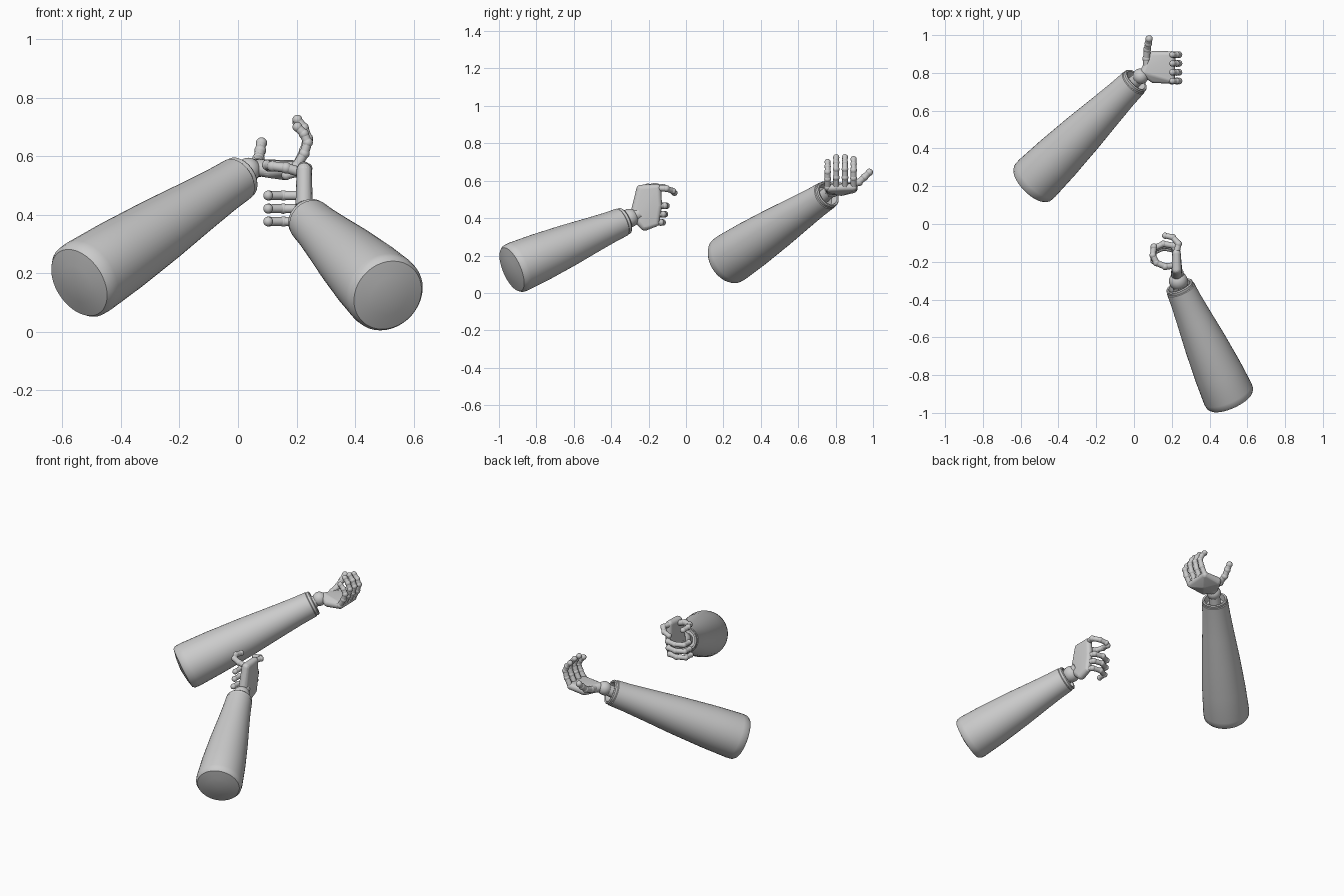
import bpy, bmesh, math
from mathutils import Vector, Matrix

if "Cube" in bpy.data.objects:
    bpy.data.objects.remove(bpy.data.objects["Cube"])


def finish(bm, name, angle=40):
    """Turn a bmesh into a named, smooth-shaded object."""
    bmesh.ops.recalc_face_normals(bm, faces=bm.faces)
    me = bpy.data.meshes.new(name)
    bm.to_mesh(me)
    bm.free()
    me.shade_smooth()
    me.set_sharp_from_angle(angle=math.radians(angle))
    ob = bpy.data.objects.new(name, me)
    bpy.context.collection.objects.link(ob)
    return ob


def ball(bm, p, r, seg=16):
    bmesh.ops.create_uvsphere(bm, u_segments=seg, v_segments=seg // 2 + 2, radius=r,
                              matrix=Matrix.Translation(p))


def rod(bm, a, b, r1, r2, seg=16):
    a, b = Vector(a), Vector(b)
    d = b - a
    rot = d.to_track_quat('Z', 'Y').to_matrix().to_4x4()
    bmesh.ops.create_cone(bm, cap_ends=True, segments=seg, radius1=r1, radius2=r2,
                          depth=d.length, matrix=Matrix.Translation((a + b) / 2) @ rot)


def sleeve(name, a, b):
    """Lathed forearm shell: domed elbow cap, tapered wall, recessed cuff."""
    a, b = Vector(a), Vector(b)
    L = (b - a).length
    prof = [(0, -.022), (.07, -.015), (.125, -.004), (.135, .01), (.137, .05 * L),
            (.129, .25 * L), (.113, .5 * L), (.095, .72 * L), (.083, .88 * L),
            (.078, L - .012), (.074, L - .008), (.075, L + .006), (.070, L + .012),
            (.061, L + .010), (.056, L - .03), (0, L - .035)]
    rot = (b - a).to_track_quat('Z', 'Y').to_matrix()
    bm = bmesh.new()
    n, rings = 40, []
    for r, h in prof:
        cnt = 1 if r == 0 else n
        rings.append([bm.verts.new(a + rot @ Vector((r * math.cos(math.tau * i / n),
                      r * math.sin(math.tau * i / n), h))) for i in range(cnt)])
    for p, q in zip(rings, rings[1:]):
        for i in range(n):
            j = (i + 1) % n
            vs = [p[i % len(p)], p[j % len(p)], q[j % len(q)], q[i % len(q)]]
            bm.faces.new(list(dict.fromkeys(vs)))
    return finish(bm, name)


def digit(name, pts, r=.019):
    """Jointed finger: ball at every joint, tapered rods between."""
    bm = bmesh.new()
    n = len(pts)
    rad = [r * (1 - .12 * i / (n - 1)) for i in range(n)]
    for p, q in zip(rad, rad[1:]):
        i = rad.index(p)
        rod(bm, pts[i], pts[i + 1], p * .86, q * .86)
    for p, s in zip(pts, rad):
        ball(bm, p, s)
    return finish(bm, name)


def palm(name, lumps):
    """Rounded palm: convex hull around a few spheres."""
    bm = bmesh.new()
    for p, r in lumps:
        ball(bm, p, r)
    bmesh.ops.convex_hull(bm, input=bm.verts)
    bmesh.ops.delete(bm, geom=[v for v in bm.verts if not v.link_faces], context='VERTS')
    return finish(bm, name)


def wrist(name, start, centre, end, r):
    """Ball joint with a short stem into the cuff and one into the palm."""
    bm = bmesh.new()
    rod(bm, start, centre, r * .85, r * .8, 24)
    ball(bm, centre, r, 24)
    rod(bm, centre, end, r * .75, r * .65, 24)
    return finish(bm, name)


# ---- Left arm: open hand, palm up, fingers curling upward ----
sleeve("left_forearm", (-.54, .215, .17), (.005, .755, .525))
wrist("left_wrist", (-.03, .72, .502), (.035, .782, .553), (.09, .82, .56), .042)
palm("left_palm", [((.06, .805, .562), .028), ((.105, .77, .55), .024),
                   ((.105, .89, .56), .027), ((.155, .83, .545), .026),
                   ((.195, .765, .56), .021), ((.198, .893, .565), .021)])
for i, (y, top) in enumerate(zip((.757, .803, .85, .896), (.70, .725, .725, .715))):
    k = (top - .565) / .16
    path = [(.2, .565), (.226, .617), (.238, .662), (.225, .697), (.203, .725)]
    digit(f"left_finger_{i + 1}", [(x, y, .565 + (z - .565) * k) for x, z in path])
digit("left_thumb", [(.068, .825, .565), (.066, .875, .572), (.07, .925, .592),
                     (.076, .955, .62), (.08, .98, .645)], .022)

# ---- Right arm: hand on edge, index forward, other fingers curled ----
sleeve("right_forearm", (.51, -.928, .127), (.243, -.335, .382))
wrist("right_wrist", (.26, -.375, .365), (.235, -.302, .4), (.228, -.25, .425), .05)
palm("right_palm", [((.226, -.27, .412), .03), ((.226, -.22, .36), .027),
                    ((.225, -.165, .375), .021), ((.225, -.15, .465), .022),
                    ((.225, -.155, .56), .022), ((.226, -.24, .552), .026)])
for i, (z, back) in enumerate(((.466, 0), (.421, -.008), (.377, -.02))):
    path = [(.226, -.15), (.21, -.115), (.155, -.105), (.105, -.128), (.103, -.175)]
    digit(f"right_finger_{i + 1}", [(x, y + back, z) for x, y in path])
digit("right_index", [(.225, -.15, .56), (.236, -.105, .558), (.205, -.07, .545),
                      (.165, -.062, .535)])
digit("right_thumb", [(.215, -.22, .545), (.165, -.225, .56), (.118, -.205, .566),
                      (.1, -.165, .57), (.105, -.12, .565)], .02)
